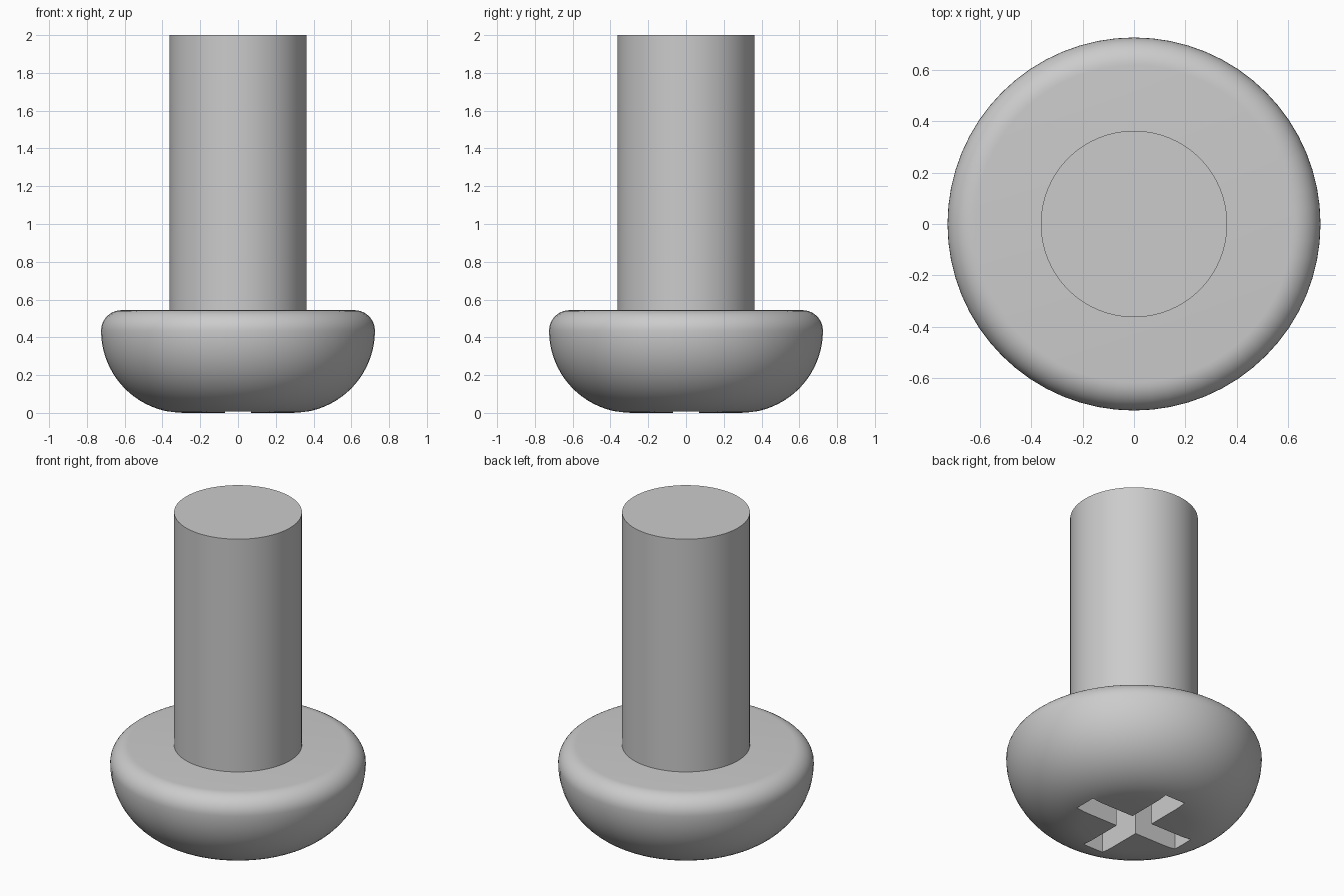
import bpy
import bmesh
from math import sin, cos, pi, radians
from mathutils import Matrix

default_cube = bpy.data.objects.get("Cube")
if default_cube:
    bpy.data.objects.remove(default_cube, do_unlink=True)

HEAD_R = 0.725
SHANK_R = HEAD_R / 2
DOME_R = HEAD_R * 0.6
FILLET_R = HEAD_R * 0.15
HEAD_H = DOME_R + FILLET_R
SEGMENTS = 64

steel = bpy.data.materials.new("steel grey")
steel.use_nodes = True
grey = (0.6, 0.6, 0.6, 1)
steel.diffuse_color = grey
steel.node_tree.nodes["Principled BSDF"].inputs["Base Color"].default_value = grey


def make_object(name, bm):
    bmesh.ops.recalc_face_normals(bm, faces=bm.faces)
    mesh = bpy.data.meshes.new(name)
    bm.to_mesh(mesh)
    bm.free()
    mesh.materials.append(steel)
    obj = bpy.data.objects.new(name, mesh)
    bpy.context.collection.objects.link(obj)
    return obj


def lathe(name, profile):
    """Spin an open (radius, height) profile and close both ends with flat caps."""
    bm = bmesh.new()
    verts = [bm.verts.new((r, 0, z)) for r, z in profile]
    edges = [bm.edges.new(pair) for pair in zip(verts, verts[1:])]
    bmesh.ops.spin(bm, geom=verts + edges, cent=(0, 0, 0), axis=(0, 0, 1),
                   angle=2 * pi, steps=SEGMENTS, use_merge=True)
    bmesh.ops.remove_doubles(bm, verts=bm.verts, dist=1e-5)
    bmesh.ops.holes_fill(bm, edges=[e for e in bm.edges if e.is_boundary])
    return make_object(name, bm)


def arc(center_r, radius, start, end, steps):
    angles = [radians(start + (end - start) * i / steps) for i in range(steps + 1)]
    return [(center_r + radius * cos(a), DOME_R + radius * sin(a)) for a in angles]


def smooth(obj):
    bpy.ops.object.select_all(action="DESELECT")
    obj.select_set(True)
    bpy.context.view_layer.objects.active = obj
    bpy.ops.object.shade_smooth_by_angle(angle=radians(30))


# Head: flat-ended dome below, rounded rim above
dome = arc(HEAD_R - DOME_R, DOME_R, -90, 0, 20)
rim = arc(HEAD_R - FILLET_R, FILLET_R, 0, 90, 10)
head = lathe("screw_head", dome + rim[1:])

# Cross recess cut into the underside of the head
ARM_HALF, RECESS_DEPTH = 0.07, 0.27
bm = bmesh.new()
inner, outer = ARM_HALF, SHANK_R
outline = []
for quarter in range(4):
    turn = Matrix.Rotation(quarter * pi / 2, 3, "Z")
    for x, y in ((outer, -inner), (outer, inner), (inner, inner)):
        co = turn @ Matrix.Identity(3).col[0] * x + turn @ Matrix.Identity(3).col[1] * y
        co.z = -0.1
        outline.append(bm.verts.new(co))
base = bm.faces.new(outline)
extruded = bmesh.ops.extrude_face_region(bm, geom=[base], use_keep_orig=True)
top = [v for v in extruded["geom"] if isinstance(v, bmesh.types.BMVert)]
bmesh.ops.translate(bm, verts=top, vec=(0, 0, 0.1 + RECESS_DEPTH))
cutter = make_object("recess_cutter", bm)
cutter.hide_render = True

cut = head.modifiers.new("cross recess", "BOOLEAN")
cut.operation = "DIFFERENCE"
cut.solver = "EXACT"
cut.object = cutter
bpy.context.view_layer.objects.active = head
bpy.ops.object.modifier_apply(modifier=cut.name)
bpy.data.objects.remove(cutter, do_unlink=True)
smooth(head)

# Plain cylindrical shank standing on the head
shank = lathe("shank", [(SHANK_R, HEAD_H), (SHANK_R, 2)])
smooth(shank)
